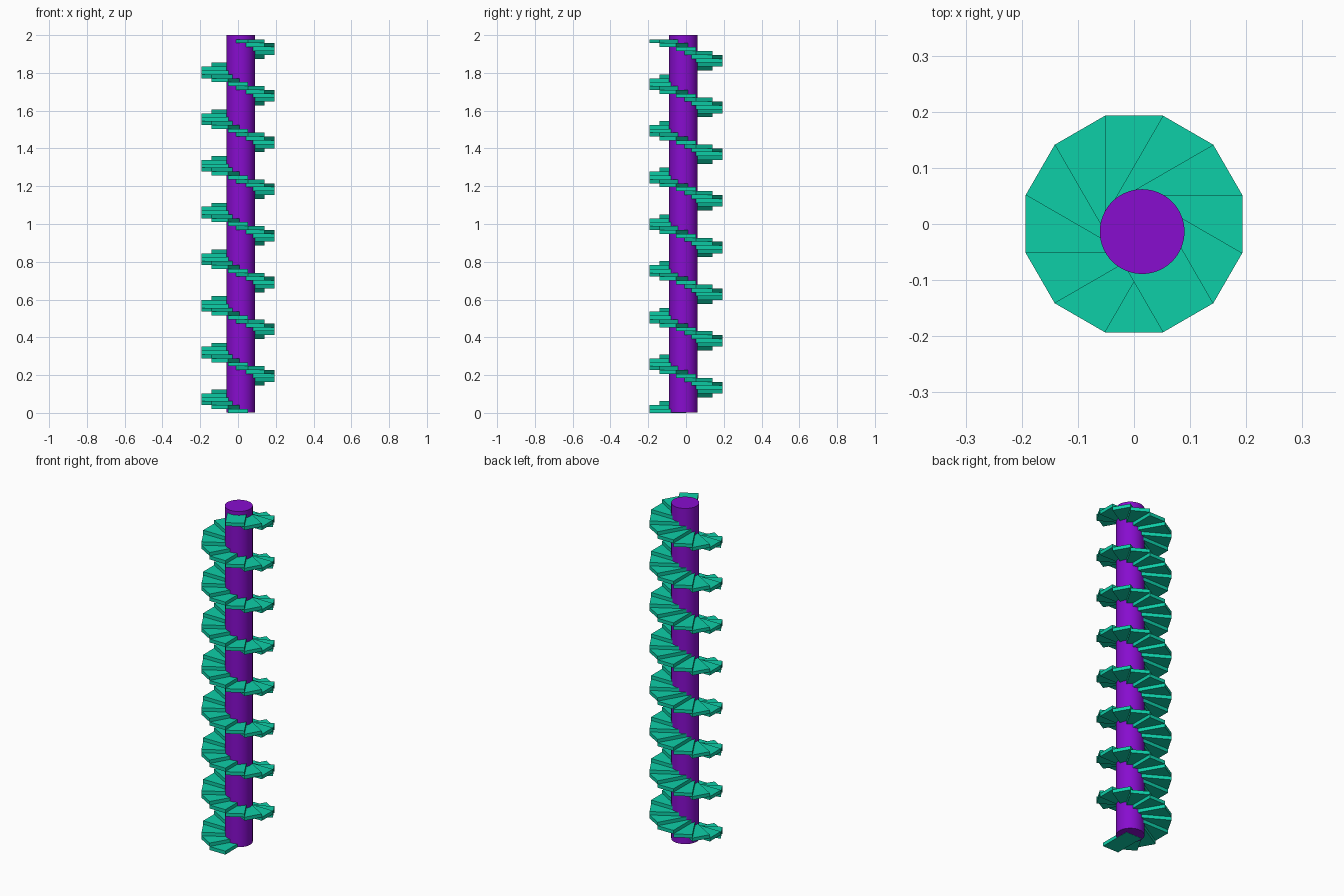
import bpy, bmesh, math
from mathutils import Matrix

if "Cube" in bpy.data.objects:
    bpy.data.objects.remove(bpy.data.objects["Cube"])

STEPS, PER_TURN = 96, 12
RISE = 0.0206            # height of each tread
REACH, HALF_W = 0.193, 0.0517


def material(name, rgb):
    m = bpy.data.materials.new(name)
    m.diffuse_color = (*rgb, 1)
    m.use_nodes = True
    m.node_tree.nodes["Principled BSDF"].inputs["Base Color"].default_value = m.diffuse_color
    return m


green = material("sea green", (0.004, 0.62, 0.39))
purple = material("violet", (0.245, 0.004, 0.62))

# Central column, slightly off the stair axis
bpy.ops.mesh.primitive_cylinder_add(vertices=64, radius=0.0755, depth=1.999,
                                    location=(0.0145, -0.0135, 1.0005))
column = bpy.context.object
column.name = "column"
column.data.materials.append(purple)
bpy.ops.object.shade_smooth_by_angle()

# Shared tread: a flat plank running from the axis outwards
bm = bmesh.new()
bmesh.ops.create_cube(bm, size=1, matrix=Matrix.Translation((REACH / 2, 0, RISE / 2))
                      @ Matrix.Diagonal((REACH, HALF_W * 2, RISE, 1)))
tread = bpy.data.meshes.new("tread")
bm.to_mesh(tread)
bm.free()
tread.materials.append(green)

# Treads climb clockwise, starting at the front
for k in range(STEPS):
    step = bpy.data.objects.new(f"step_{k + 1:02d}", tread)
    step.location.z = k * RISE
    step.rotation_euler.z = math.radians(270) - k * math.tau / PER_TURN
    bpy.context.collection.objects.link(step)
